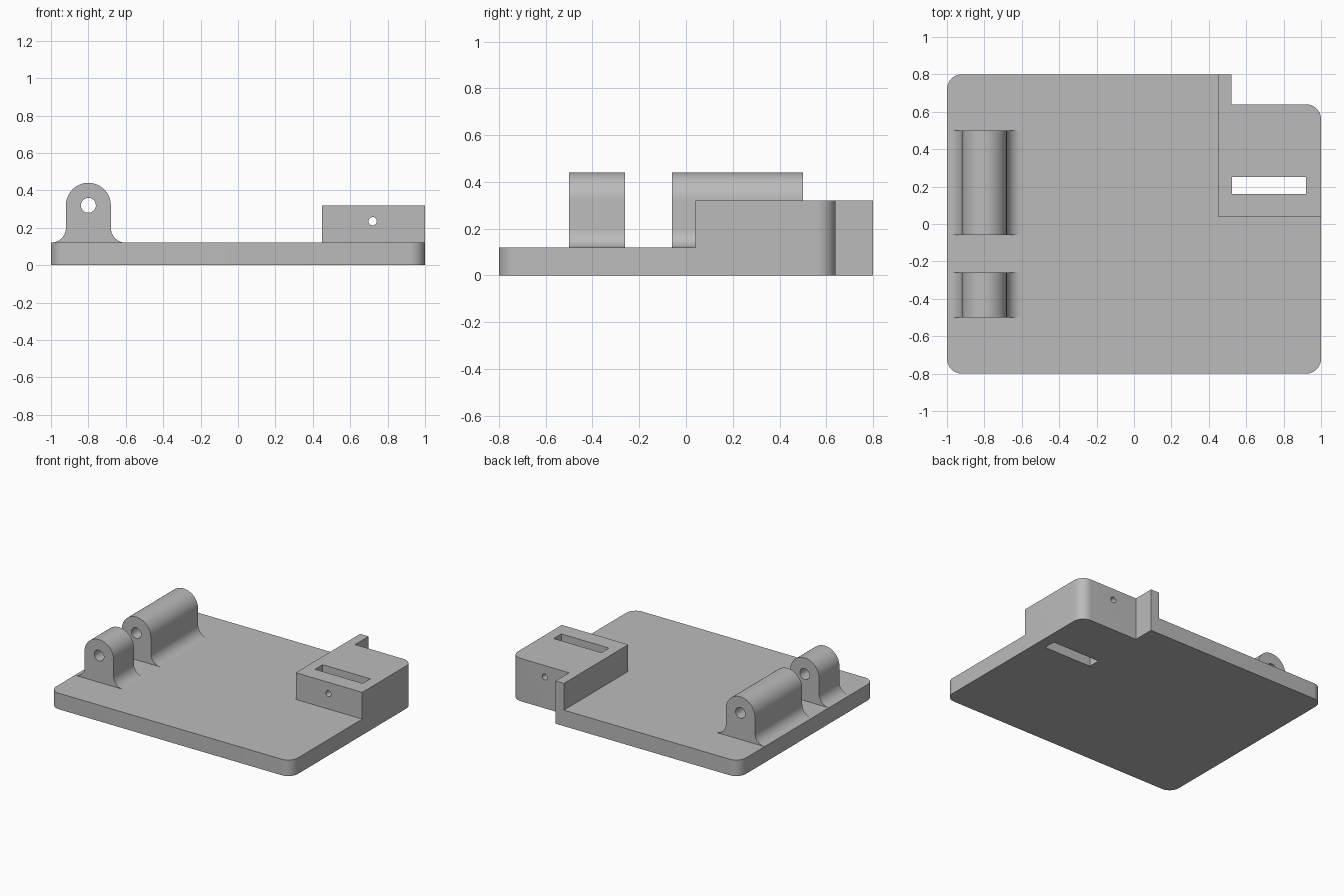
import bpy
import bmesh
from math import cos, sin, pi, radians
from mathutils import Vector

cube = bpy.data.objects.get("Cube")
if cube:
    bpy.data.objects.remove(cube, do_unlink=True)

grey = bpy.data.materials.new("plain grey")
grey.use_nodes = True
colour = (0.5, 0.5, 0.5, 1)
grey.diffuse_color = colour
grey.node_tree.nodes["Principled BSDF"].inputs["Base Color"].default_value = colour


def arc(cx, cy, r, start, end, steps=12):
    """Points on an arc, angles in degrees."""
    angles = [radians(start + (end - start) * i / steps) for i in range(steps + 1)]
    return [(cx + r * cos(a), cy + r * sin(a)) for a in angles]


def prism(name, outline, low, high, axis="z"):
    """Extrude an (x, y) outline along z, or an (x, z) outline along y."""
    def place(p, d):
        return (p[0], p[1], d) if axis == "z" else (p[0], d, p[1])
    bm = bmesh.new()
    face = bm.faces.new([bm.verts.new(place(p, low)) for p in outline])
    moved = bmesh.ops.extrude_face_region(bm, geom=[face])["geom"]
    shift = Vector(place((0, 0), high - low))
    bmesh.ops.translate(bm, vec=shift, verts=[v for v in moved if isinstance(v, bmesh.types.BMVert)])
    bmesh.ops.recalc_face_normals(bm, faces=bm.faces)
    mesh = bpy.data.meshes.new(name)
    bm.to_mesh(mesh)
    bm.free()
    mesh.materials.append(grey)
    obj = bpy.data.objects.new(name, mesh)
    bpy.context.collection.objects.link(obj)
    return obj


def select(obj):
    bpy.ops.object.select_all(action="DESELECT")
    obj.select_set(True)
    bpy.context.view_layer.objects.active = obj


def combine(obj, tool, operation):
    """Apply a boolean and discard the tool."""
    mod = obj.modifiers.new(operation, "BOOLEAN")
    mod.operation, mod.object, mod.solver = operation, tool, "EXACT"
    select(obj)
    bpy.ops.object.modifier_apply(modifier=mod.name)
    bpy.data.objects.remove(tool, do_unlink=True)


def smooth(obj):
    select(obj)
    bpy.ops.object.shade_smooth_by_angle(angle=radians(30))


def bore(obj, x, z, r):
    """Round hole running from front to back."""
    circle = arc(x, z, r, 0, 360, 32)[:-1]
    combine(obj, prism("bore_cutter", circle, -1, 1, "y"), "DIFFERENCE")


# Base plate: rounded corners and a stepped notch at the back left
R = 0.08
THICK = 0.12
back_corner = [*arc(1 - R, 0.64 - R, R, 0, 90), (0.52, 0.64), (0.52, 0.8)]
plate = prism("base_plate", [
    *arc(-1 + R, -0.8 + R, R, 180, 270),
    *arc(1 - R, -0.8 + R, R, 270, 360),
    *back_corner,
    *arc(-1 + R, 0.8 - R, R, 90, 180)], 0, THICK)

# Raised latch block, fused to the plate and sharing its notched corner
block = prism("latch_block", [(0.45, 0.04), (1, 0.04), *back_corner, (0.45, 0.8)], 0, 0.32)
combine(plate, block, "UNION")

# Slot through block and plate, with a pin hole crossing it
slot = prism("slot_cutter", [(0.525, 0.16), (0.92, 0.16), (0.92, 0.25), (0.525, 0.25)], -0.1, 0.5)
combine(plate, slot, "DIFFERENCE")
bore(plate, 0.72, 0.235, 0.022)
smooth(plate)

# Hinge lugs: round top, straight sides, fillets flaring onto the plate
X, Z, LUG = -0.8, 0.32, 0.12
lug_outline = [
    *arc(X - LUG - R, THICK + R, R, 270, 360),
    *arc(X, Z, LUG, 180, 0, 32),
    *arc(X + LUG + R, THICK + R, R, 180, 270)]
for name, front, back in (("short_hinge_lug", -0.5, -0.26), ("long_hinge_lug", -0.06, 0.5)):
    lug = prism(name, lug_outline, front, back, "y")
    bore(lug, X, Z, 0.04)
    smooth(lug)
